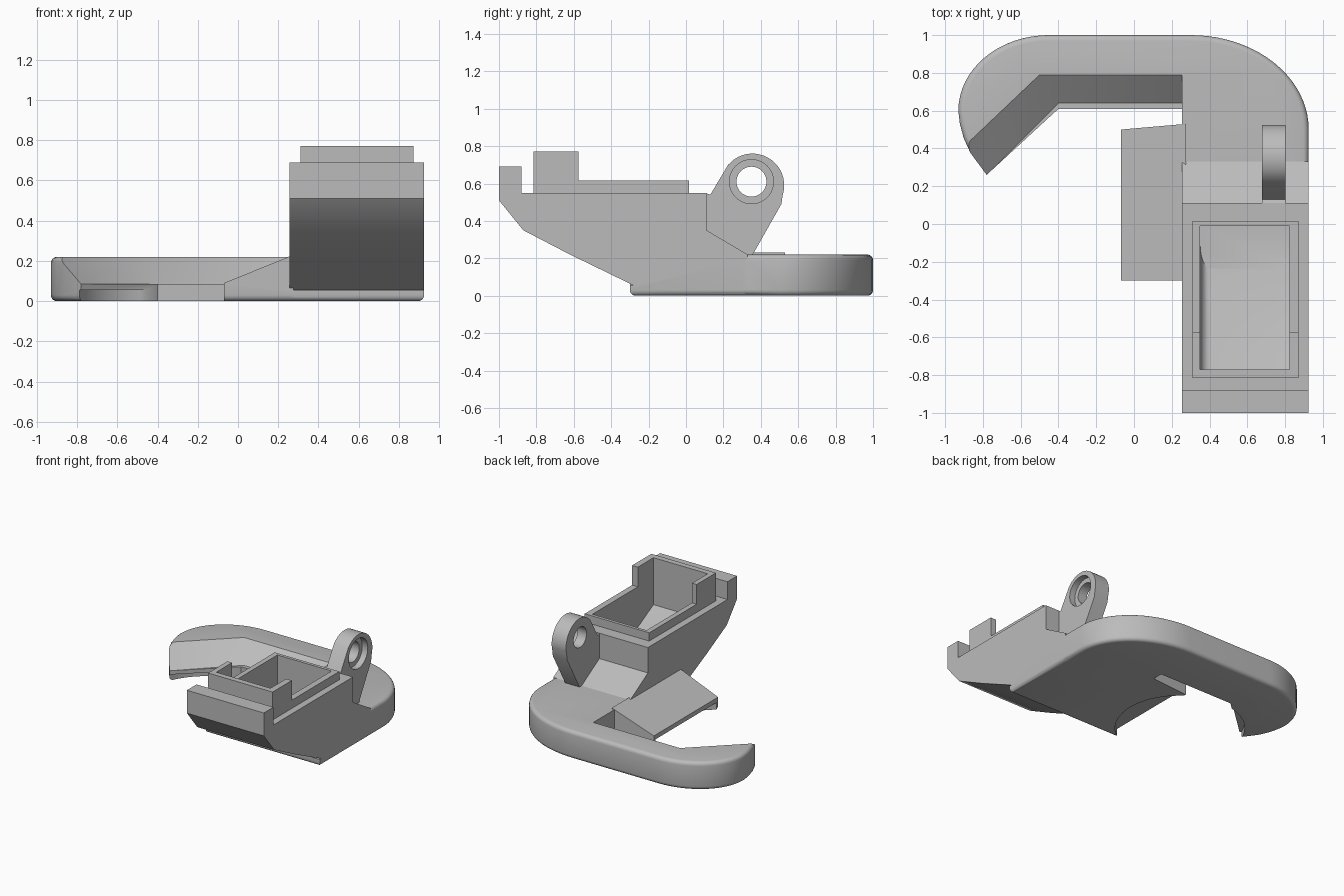
import bpy, bmesh, math
from mathutils import Vector

if "Cube" in bpy.data.objects:
    bpy.data.objects.remove(bpy.data.objects["Cube"])

grey = bpy.data.materials.new("plain grey")
grey.diffuse_color = (0.5, 0.5, 0.5, 1)
grey.use_nodes = True
grey.node_tree.nodes["Principled BSDF"].inputs["Base Color"].default_value = grey.diffuse_color


def finish(name, bm):
    bmesh.ops.recalc_face_normals(bm, faces=bm.faces)
    mesh = bpy.data.meshes.new(name)
    bm.to_mesh(mesh)
    bm.free()
    mesh.materials.append(grey)
    ob = bpy.data.objects.new(name, mesh)
    bpy.context.collection.objects.link(ob)
    return ob


def prism(name, pts, lo, hi, axis, rounded=None, radius=0.03):
    """Extrude a 2D profile along an axis; round the edges chosen by a rule."""
    def place(p, d):
        return {"x": (d, p[0], p[1]), "y": (p[0], d, p[1]), "z": (p[0], p[1], d)}[axis]
    bm = bmesh.new()
    a = [bm.verts.new(place(p, lo)) for p in pts]
    b = [bm.verts.new(place(p, hi)) for p in pts]
    bm.faces.new(a)
    bm.faces.new(b)
    for i in range(len(pts)):
        j = (i + 1) % len(pts)
        bm.faces.new((a[i], a[j], b[j], b[i]))
    bmesh.ops.recalc_face_normals(bm, faces=bm.faces)
    if rounded:
        edges = [e for e in bm.edges if rounded(e.verts[0].co, e.verts[1].co)]
        bmesh.ops.bevel(bm, geom=edges, offset=radius, segments=4, profile=0.5, affect="EDGES")
    return finish(name, bm)


def boolean(target, other, op):
    mod = target.modifiers.new(op, "BOOLEAN")
    mod.operation, mod.object, mod.solver = op, other, "EXACT"
    bpy.context.view_layer.objects.active = target
    bpy.ops.object.modifier_apply(modifier=mod.name)
    bpy.data.objects.remove(other)


def arc(cx, cy, rx, ry, start, end, n):
    return [(cx + rx * math.cos(math.radians(start + (end - start) * i / n)),
             cy + ry * math.sin(math.radians(start + (end - start) * i / n))) for i in range(n + 1)]


X0, X1 = 0.255, 0.925

# Main body: side profile with front lip and sloping underside
body = prism("mount_body", [(-1, 0.69), (-0.88, 0.69), (-0.88, 0.55), (0.11, 0.55), (0.11, 0.35),
                            (0.33, 0.22), (0.33, 0), (-0.3, 0), (-0.3, 0.055), (-0.28, 0.055),
                            (-0.62, 0.22), (-0.87, 0.35), (-1, 0.51)], X0, X1, "x",
             lambda p, q: max(p.z, q.z) < 0.001 and (min(p.x, q.x) > 0.9 or max(p.y, q.y) < -0.29))

# Raised rim, taller around the front, then its hollow with a sloping floor
rim = prism("rim", [(-0.815, 0.5), (-0.815, 0.77), (-0.575, 0.77), (-0.575, 0.615),
                    (0.015, 0.615), (0.015, 0.5)], 0.31, 0.872, "x")
boolean(body, rim, "UNION")
hollow = prism("hollow", [(-0.77, 0.9), (-0.77, 0.4), (-0.24, 0.12), (-0.01, 0.12), (-0.01, 0.9)],
               0.35, 0.822, "x",
               lambda p, q: p.x < 0.36 and q.x < 0.36 and max(p.y, q.y) < -0.2
               and max(p.z, q.z) < 0.5, 0.06)
boolean(body, hollow, "DIFFERENCE")

# Hooked base with rounded outer rim
outer = (arc(0.3, 0.5, X1 - 0.3, 0.5, 0, 90, 20) + arc(-0.45, 0.6, 0.48, 0.4, 90, 180, 16)
         + [(-0.922, 0.53), (-0.9, 0.45), (-0.865, 0.375), (-0.78, 0.26)])
outline = [(X0, 0.3), (X1, 0.3)] + outer + [(-0.4, 0.61), (X0, 0.61)]


def on_rim(p, q):
    def outside(v):
        return v.x > 0.9 or v.y > 0.65 or v.x < -0.7
    return abs(p.z - q.z) < 0.001 and outside(p) and outside(q)


hook = prism("hook", outline, 0, 0.22, "z", on_rim)

# Sloped inner side of the hook: mitred wedge swept along the inner edge
bm = bmesh.new()
rings = []
for low, high, inner in [((X0, 0.64), (X0, 0.79), (X0, 0.5)),
                         ((-0.4, 0.64), (-0.5, 0.79), (-0.307, 0.5)),
                         ((-0.95, 0.09), (-1.085, 0.225), (-0.85, -0.01))]:
    low, high, inner = Vector(low), Vector(high), Vector(inner)
    top = low + (high - low) * 1.5
    rings.append([bm.verts.new((p.x, p.y, z)) for p, z in
                  [(inner, 0.085), (low, 0.085), (top, 0.2875), (inner, 0.2875)]])
for r, s in zip(rings, rings[1:]):
    for i in range(4):
        j = (i + 1) % 4
        bm.faces.new((r[i], r[j], s[j], s[i]))
bm.faces.new(rings[0])
bm.faces.new(rings[-1])
boolean(hook, finish("wedge", bm), "DIFFERENCE")

# Side tab with sloping top
tab = prism("tab", [(-0.07, 0), (0.275, 0), (0.275, 0.23), (-0.07, 0.09)], -0.3, 0.53, "y",
            lambda p, q: max(p.z, q.z) < 0.001 and max(p.y, q.y) < -0.29)
for v in tab.data.vertices:
    if v.co.y > 0.5 and v.co.x < 0:
        v.co.y = 0.5

# Round recess under the tab and the hook tip
for part in (tab, hook):
    recess = prism("recess", arc(-0.35, 0.1, 0.47, 0.47, 0, 354.375, 63), -0.05, 0.055, "z")
    boolean(part, recess, "DIFFERENCE")

# Pivot lug with counterbored hole
lug_outline = ([(0.34, 0.19), (0.51, 0.49)] + arc(0.355, 0.59, 0.17, 0.17, -18, 125, 18)
               + [(0.225, 0.7), (0.13, 0.54), (0.1, 0.55), (0.1, 0.3)])
lug = prism("lug", lug_outline, 0.678, 0.803, "x")
for r, start in [(0.08, 0.6), (0.118, 0.755)]:
    bore = prism("bore", arc(0.35, 0.61, r, r, 0, 351, 39), start, 0.9, "x")
    boolean(lug, bore, "DIFFERENCE")

# Join everything into one solid
for part in (hook, tab, lug):
    boolean(body, part, "UNION")
bpy.ops.object.select_all(action="DESELECT")
body.select_set(True)
bpy.context.view_layer.objects.active = body
bpy.ops.object.shade_smooth_by_angle(angle=math.radians(30))
